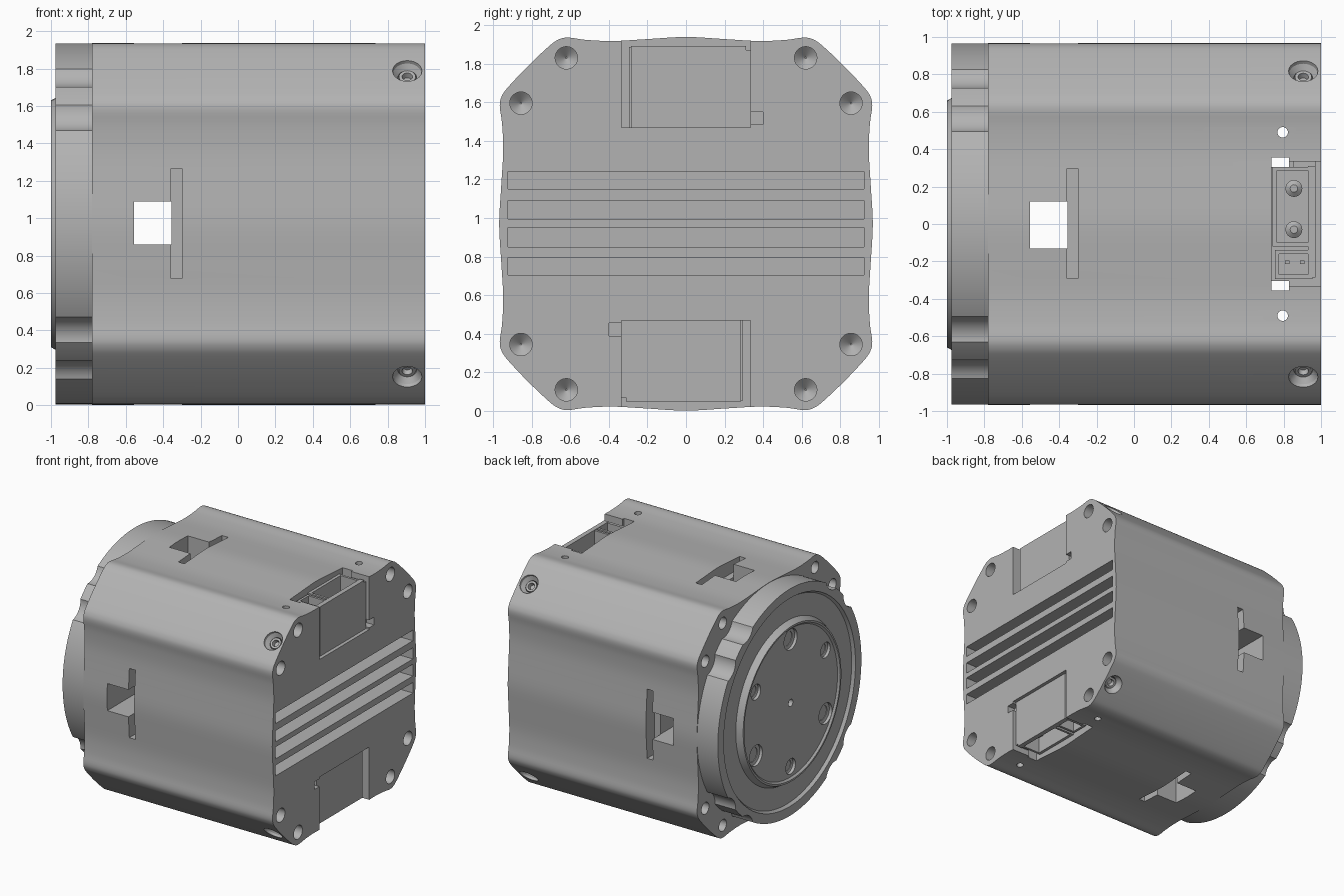
import bpy, bmesh
from math import pi, cos, sin, atan2, hypot, radians
from mathutils import Matrix, Vector

if "Cube" in bpy.data.objects:
    bpy.data.objects.remove(bpy.data.objects["Cube"])

MID = 0.97  # height of the motor axis
grey = bpy.data.materials.new("machined grey")
grey.use_nodes = True
COLOUR = (0.45, 0.45, 0.45, 1)
grey.diffuse_color = COLOUR
grey.node_tree.nodes["Principled BSDF"].inputs["Base Color"].default_value = COLOUR


def finish(name, bm):
    bmesh.ops.recalc_face_normals(bm, faces=bm.faces[:])
    mesh = bpy.data.meshes.new(name)
    bm.to_mesh(mesh)
    bm.free()
    mesh.materials.append(grey)
    ob = bpy.data.objects.new(name, mesh)
    bpy.context.collection.objects.link(ob)
    return ob


def box(name, x, y, z):
    """Box from (low, high) ranges; z is measured from the motor axis."""
    bm = bmesh.new()
    bmesh.ops.create_cube(bm, size=1)
    for v in bm.verts:
        v.co = Vector([(a + b) / 2 + c * (b - a) for (a, b), c in zip((x, y, z), v.co)])
        v.co.z += MID
    return finish(name, bm)


def prism(name, outline, x0, x1):
    """Outline of (y, z) points extruded along x."""
    bm = bmesh.new()
    face = bm.faces.new([bm.verts.new((x0, y, z + MID)) for y, z in outline])
    new = bmesh.ops.extrude_face_region(bm, geom=[face])["geom"]
    for v in new:
        if isinstance(v, bmesh.types.BMVert):
            v.co.x = x1
    return finish(name, bm)


def lathe(name, profile, base, axis, steps=32):
    """Closed solid turned from (radius, distance along axis) points."""
    bm = bmesh.new()
    rings = [[bm.verts.new((r * cos(2 * pi * i / steps), r * sin(2 * pi * i / steps), d))
              for i in range(steps)] for r, d in profile]
    for a, b in zip(rings, rings[1:]):
        for i in range(steps):
            j = (i + 1) % steps
            bm.faces.new((a[i], a[j], b[j], b[i]))
    bm.faces.new(rings[0])
    bm.faces.new(rings[-1])
    turn = Vector(axis).to_track_quat("Z", "Y").to_matrix().to_4x4()
    bm.transform(Matrix.Translation(Vector(base) + Vector((0, 0, MID))) @ turn)
    return finish(name, bm)


def cut(ob, cutters):
    for c in cutters:
        c.hide_render = True
        m = ob.modifiers.new("cut", "BOOLEAN")
        m.operation, m.solver, m.object = "DIFFERENCE", "EXACT", c
    deps = bpy.context.evaluated_depsgraph_get()
    mesh = bpy.data.meshes.new_from_object(ob.evaluated_get(deps))
    ob.modifiers.clear()
    ob.data = mesh
    for c in cutters:
        bpy.data.objects.remove(c)


# Lobed square section: one eighth, mirrored and turned, then smoothed
eighth = [(0, .968), (.2, .957), (.38, .947), (.52, .953), (.61, .965),
          (.66, .955), (.71, .92), (.818, .818)]
quarter = eighth + [(z, y) for y, z in eighth[-2:0:-1]]
knots = [(y * cos(k * pi / 2) + z * sin(k * pi / 2), z * cos(k * pi / 2) - y * sin(k * pi / 2))
         for k in range(4) for y, z in quarter]
section = []
for i in range(len(knots)):
    p = [Vector(knots[(i + k) % len(knots)]) for k in (-1, 0, 1, 2)]
    for t in (0, .25, .5, .75):
        q = p[1] + t / 2 * (p[2] - p[0] + t * (2 * p[0] - 5 * p[1] + 4 * p[2] - p[3]
                            + t * (3 * (p[1] - p[2]) + p[3] - p[0])))
        section.append((q.x, q.y))

bolts = [(s * a, t * b) for a, b in ((.62, .86), (.855, .625)) for s in (1, -1) for t in (1, -1)]

# Housing with its holes, grooves, windows and connector pockets
housing = prism("housing", section, -.78, 1)
cuts = []
for y, z in bolts:
    cuts.append(lathe("bolt_hole", [(.058, -.1), (.058, .12), (.004, .17)], (1, y, z), (-1, 0, 0)))
    cuts.append(lathe("face_hole", [(.05, -.1), (.05, .2)], (-.78, y, z), (1, 0, 0)))
for low, high in ((-.265, -.175), (-.12, -.02), (.025, .12), (.18, .27)):
    cuts.append(box("fin_groove", (.85, 1.1), (-.923, .923), (low, high)))
for y in (1, -1):
    for z in (1, -1):
        cuts.append(lathe("screw_recess", [(.09, -.1), (.08, 0), (.075, .03), (.05, .06), (.05, .14)],
                          (.905, y * .825, z * .825), (0, -y, -z)))
    cuts.append(lathe("pin_hole", [(.028, -1.2), (.028, 1.2)], (.795, y * .49, 0), (0, 0, 1)))
cuts.append(box("window_a", (-.555, -.355), (-1.1, 1.1), (-.11, .12)))
cuts.append(box("window_b", (-.555, -.355), (-.13, .12), (-1.1, 1.1)))
for s in (1, -1):
    near, far = sorted((s * .85, s * 1.1))
    cuts.append(box("slot_side", (-.357, -.3), (near, far), (-.292, .297)))
    cuts.append(box("slot_end", (-.357, -.3), (-.292, .297), (near, far)))
    near, far = sorted((s * .5, s * 1.1))
    cuts.append(box("pocket", (.735, 1.1), (-.335, .335), (near, far)))
    low, high = sorted((s * .3, s * .4))
    near, far = sorted((s * .515, s * .58))
    cuts.append(box("pocket_notch", (.93, 1.1), (low, high), (near, far)))
    cuts.append(box("pocket_gap", (.735, .83), tuple(sorted((s * .305, s * .355))), (-1.1, 1.1)))
cut(housing, cuts)

# Scalloped round collar on the output side
collar_outline = []
for y, z in section:
    a, r = atan2(z, y), min(hypot(y, z), .965)
    collar_outline.append((r * cos(a), r * sin(a)))
collar = prism("collar", collar_outline, -.975, -.77)
cuts = [lathe("scallop", [(.13, -.5), (.13, .22)], (-1, y, z), (1, 0, 0)) for y, z in bolts]
cuts.append(lathe("collar_recess", [(.89, -.1), (.885, .03), (.87, .05)], (-1, 0, 0), (1, 0, 0), 96))
cut(collar, cuts)

# Output disc with alternating large and small holes
disc = lathe("output_disc", [(.72, -.1), (.72, .035), (.69, .045), (.66, .1), (.645, .1), (.63, .085)],
             (-.9, 0, 0), (-1, 0, 0), 96)
cuts = [lathe("centre_hole", [(.03, -.1), (.03, .06)], (-1, 0, 0), (1, 0, 0))]
for k in range(6):
    a = pi / 2 + k * pi / 3
    r = .065 if k % 2 else .088
    cuts.append(lathe("disc_hole", [(r, -.1), (r, .04), (r * .7, .045), (r * .7, .08)],
                      (-1, .54 * cos(a), .54 * sin(a)), (1, 0, 0)))
cut(disc, cuts)

# Corner screws
screws = [lathe("corner_screw", [(.045, 0), (.045, .08), (.028, .08), (.022, .05)],
                (.905, y * .73, z * .73), (0, y, z), 24) for y in (1, -1) for z in (1, -1)]

# Connector set, built for the top and turned half round for the bottom
parts = []
for label, turn in (("top", 0), ("bottom", pi)):
    cover = box("cover_plate", (.93, .97), (-.285, .31), (.49, .92))
    power = box("power_socket", (.74, .96), (-.12, .305), (.49, .915))
    cut(power, [box("socket_cavity", (.765, .94), (-.1, .285), (.68, 1.1))])
    signal = box("signal_socket", (.755, .955), (-.295, -.14), (.49, .915))
    cut(signal, [box("socket_cavity", (.775, .94), (-.27, -.16), (.7, 1.1))])
    group = [cover, power, signal]
    for y in (.19, -.03):
        group.append(lathe("power_pin", [(.045, .6), (.045, .82), (.02, .84)], (.855, y, 0), (0, 0, 1), 24))
    for x in (.82, .9):
        group.append(box("signal_pin", (x - .012, x + .012), (-.215, -.195), (.6, .85)))
    group.append(box("latch_bar", (.85, .97), (.305, .333), (.49, .9)))
    spin = Matrix.Translation((0, 0, MID)) @ Matrix.Rotation(turn, 4, "X") @ Matrix.Translation((0, 0, -MID))
    for ob in group:
        ob.data.transform(spin)
        ob.name = label + "_" + ob.name.split(".")[0]
    parts += group

# Smooth curved walls, keep machined edges crisp
bpy.ops.object.select_all(action="DESELECT")
for ob in [housing, collar, disc] + screws + parts:
    ob.select_set(True)
bpy.context.view_layer.objects.active = housing
bpy.ops.object.shade_smooth_by_angle(angle=radians(28))
